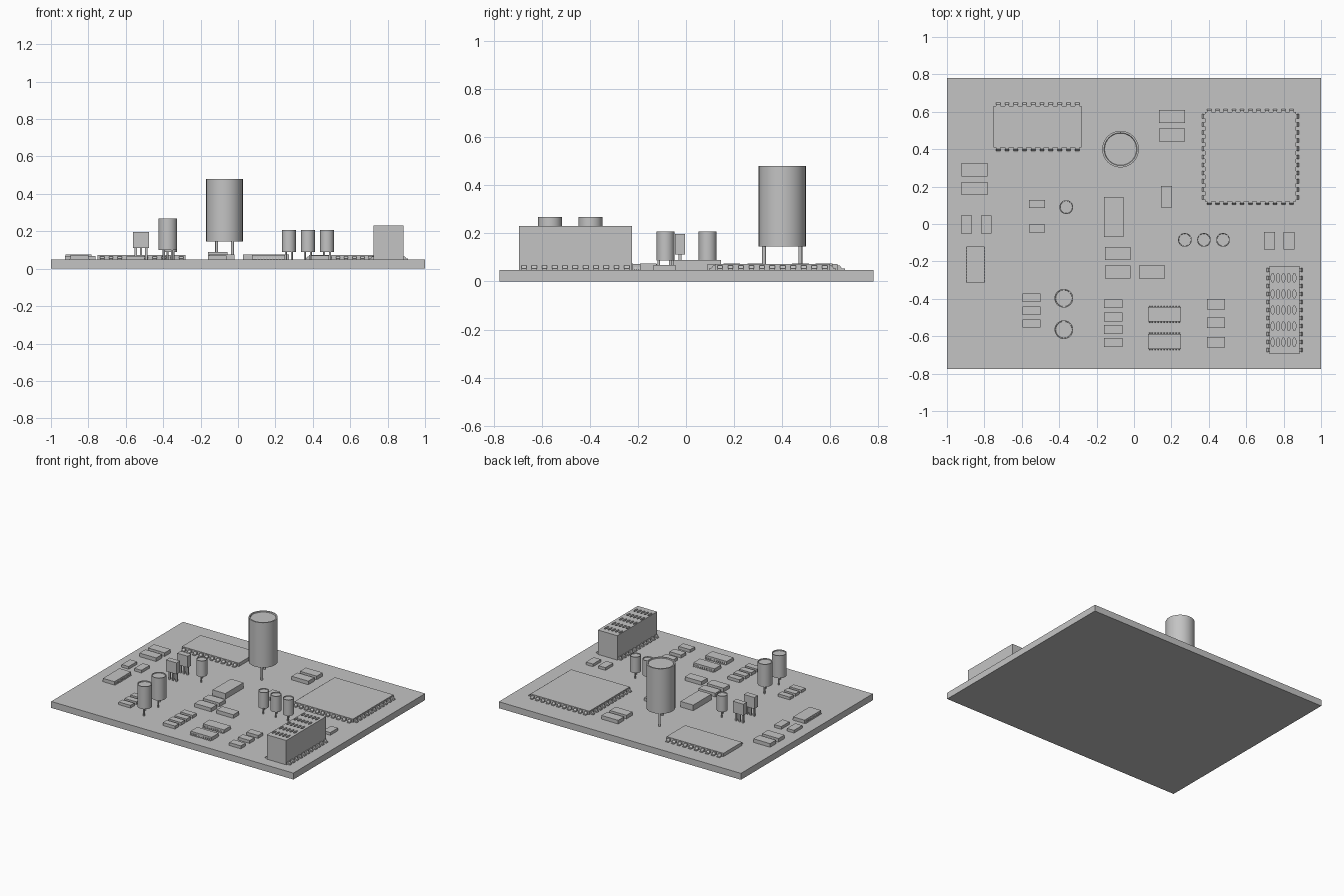
import bpy, bmesh, math
from mathutils import Matrix, Vector

if "Cube" in bpy.data.objects:
    bpy.data.objects.remove(bpy.data.objects["Cube"])

TOP = 0.048  # board surface height

grey = bpy.data.materials.new("plain grey")
grey.diffuse_color = (0.55, 0.55, 0.55, 1)
grey.use_nodes = True
grey.node_tree.nodes["Principled BSDF"].inputs["Base Color"].default_value = grey.diffuse_color


def finish(bm, name, smooth=False):
    bmesh.ops.recalc_face_normals(bm, faces=bm.faces)
    me = bpy.data.meshes.new(name)
    bm.to_mesh(me)
    bm.free()
    ob = bpy.data.objects.new(name, me)
    bpy.context.collection.objects.link(ob)
    me.materials.append(grey)
    if smooth:
        bpy.context.view_layer.objects.active = ob
        ob.select_set(True)
        bpy.ops.object.shade_smooth_by_angle(angle=math.radians(35))
        ob.select_set(False)
    return ob


def add_box(bm, x0, x1, y0, y1, z0, z1):
    m = Matrix.Translation(((x0 + x1) / 2, (y0 + y1) / 2, (z0 + z1) / 2))
    bmesh.ops.create_cube(bm, size=1, matrix=m @ Matrix.Diagonal((x1 - x0, y1 - y0, z1 - z0, 1)))


def box(name, x0, x1, y0, y1, z0, z1):
    bm = bmesh.new()
    add_box(bm, x0, x1, y0, y1, z0, z1)
    return finish(bm, name)


def add_cyl(bm, x, y, r, z0, z1, seg=12):
    bmesh.ops.create_cone(bm, cap_ends=True, segments=seg, radius1=r, radius2=r, depth=z1 - z0,
                          matrix=Matrix.Translation((x, y, (z0 + z1) / 2)))


# Gull-wing pins: bent profile (outward share, height) extruded sideways, repeated along a body edge
def pins(name, x0, x1, y0, y1, sides, n, reach, width, h):
    bm = bmesh.new()
    prof = [(-0.1, 0), (-0.1, h), (0.3, h), (0.65, h * 0.35), (1, h * 0.3), (1, 0)]
    for s in sides:
        out = Vector({"L": (-1, 0, 0), "R": (1, 0, 0), "F": (0, -1, 0), "B": (0, 1, 0)}[s])
        along = Vector((-out.y, out.x, 0))
        mid = Vector(((x0 + x1) / 2, (y0 + y1) / 2, TOP))
        half, length = ((x1 - x0) / 2, y1 - y0) if out.x else ((y1 - y0) / 2, x1 - x0)
        for i in range(n):
            t = ((i + 0.5) / n - 0.5) * length
            base = mid + out * half + along * (t - width / 2)
            f = bm.faces.new([bm.verts.new(base + out * (u * reach) + Vector((0, 0, z))) for u, z in prof])
            ext = bmesh.ops.extrude_face_region(bm, geom=[f], use_keep_orig=True)
            bmesh.ops.translate(bm, vec=along * width,
                                verts=[v for v in ext["geom"] if isinstance(v, bmesh.types.BMVert)])
    finish(bm, name)


def chip(name, x0, x1, y0, y1, sides, n, reach, width, h=0.018, top=0.073):
    pins(name + "_pins", x0, x1, y0, y1, sides, n, reach, width, h)
    return box(name + "_body", x0, x1, y0, y1, TOP, top)


# Can with a recessed lid, standing on two legs
def capacitor(name, x, y, r, z0, z1):
    bm = bmesh.new()
    prof = [(0, z0), (r, z0), (r, z1), (r * 0.9, z1), (r * 0.87, z1 - 0.006), (0, z1 - 0.006)]
    vs = [bm.verts.new((x + a, y, z)) for a, z in prof]
    es = [bm.edges.new(p) for p in zip(vs, vs[1:])]
    bmesh.ops.spin(bm, geom=vs + es, cent=(x, y, 0), axis=(0, 0, 1), angle=math.tau, steps=32)
    bmesh.ops.remove_doubles(bm, verts=bm.verts, dist=1e-5)
    finish(bm, name + "_can", True)
    bm = bmesh.new()
    for s in (-1, 1):
        add_cyl(bm, x - s * 0.43 * r, y + s * 0.77 * r, 0.004 + 0.04 * r, TOP - 0.005, z0 + 0.003)
    finish(bm, name + "_legs", True)


# Board
box("circuit_board", -1, 1, -0.775, 0.78, 0, TOP)

# Chips with pins
chip("wide_chip", -0.75, -0.28, 0.41, 0.63, "FB", 10, 0.03, 0.023)
chip("square_chip", 0.38, 0.865, 0.12, 0.598, "LRFB", 11, 0.025, 0.022)
chip("side_chip", -0.895, -0.80, -0.315, -0.12, "LR", 12, 0.007, 0.008, 0.012)
chip("small_chip_a", 0.075, 0.25, -0.522, -0.443, "FB", 11, 0.009, 0.008, 0.012)
chip("small_chip_b", 0.075, 0.25, -0.667, -0.587, "FB", 11, 0.009, 0.008, 0.012)

# Connector block with rows of slots cut in its top
conn = chip("connector", 0.725, 0.885, -0.695, -0.225, "LR", 11, 0.024, 0.022, 0.018, 0.23)
bm = bmesh.new()
for i in range(5):
    for j in range(5):
        m = Matrix.Translation((0.741 + 0.029 * i, -0.288 - 0.086 * j, 0.215))
        bmesh.ops.create_cone(bm, cap_ends=True, segments=8, radius1=1, radius2=1, depth=0.07,
                              matrix=m @ Matrix.Diagonal((0.009, 0.024, 1, 1)) @ Matrix.Rotation(math.pi / 8, 4, "Z"))
slots = finish(bm, "slot_cutter")
slots.hide_render = True
mod = conn.modifiers.new("slots", "BOOLEAN")
mod.operation, mod.solver, mod.object = "DIFFERENCE", "EXACT", slots
bpy.context.view_layer.objects.active = conn
bpy.ops.object.modifier_apply(modifier=mod.name)
bpy.data.objects.remove(slots)

# Capacitors: x, y, radius, underside, top
cans = [(-0.072, 0.40, 0.098, 0.145, 0.48), (-0.375, -0.397, 0.05, 0.1, 0.268), (-0.375, -0.565, 0.05, 0.1, 0.268),
        (-0.362, 0.09, 0.037, 0.088, 0.207)]
cans += [(x, -0.085, 0.037, 0.088, 0.207) for x in (0.272, 0.374, 0.476)]
for i, c in enumerate(cans):
    capacitor(f"capacitor_{i + 1}", *c)

# Transistors on three legs
for i, y in enumerate((0.106, -0.025)):
    box(f"transistor_{i + 1}", -0.562, -0.475, y - 0.021, y + 0.021, 0.112, 0.197)
    bm = bmesh.new()
    for x in (-0.547, -0.519, -0.490):
        add_box(bm, x - 0.006, x + 0.006, y - 0.006, y + 0.006, TOP - 0.004, 0.115)
    finish(bm, f"transistor_legs_{i + 1}")

# Surface blocks: centre lists grouped by footprint (width, depth, top height)
groups = [
    (0.138, 0.07, 0.075, [(0.203, 0.574), (0.203, 0.476), (-0.853, 0.29), (-0.853, 0.19),
                          (-0.087, -0.157), (-0.087, -0.256), (0.096, -0.256)]),
    (0.06, 0.115, 0.07, [(0.174, 0.145)]),
    (0.058, 0.098, 0.068, [(-0.895, -0.003), (-0.79, -0.003)]),
    (0.058, 0.092, 0.068, [(0.725, -0.09), (0.828, -0.09)]),
    (0.105, 0.215, 0.09, [(-0.108, 0.037)]),
    (0.097, 0.045, 0.068, [(-0.548, y) for y in (-0.395, -0.463, -0.532)]),
    (0.1, 0.047, 0.07, [(-0.111, y) for y in (-0.426, -0.497, -0.564, -0.633)]),
    (0.096, 0.056, 0.07, [(0.438, y) for y in (-0.429, -0.528, -0.633)]),
]
for g, (w, d, top, spots) in enumerate(groups):
    for i, (x, y) in enumerate(spots):
        box(f"block_{g + 1}_{i + 1}", x - w / 2, x + w / 2, y - d / 2, y + d / 2, TOP, top)
